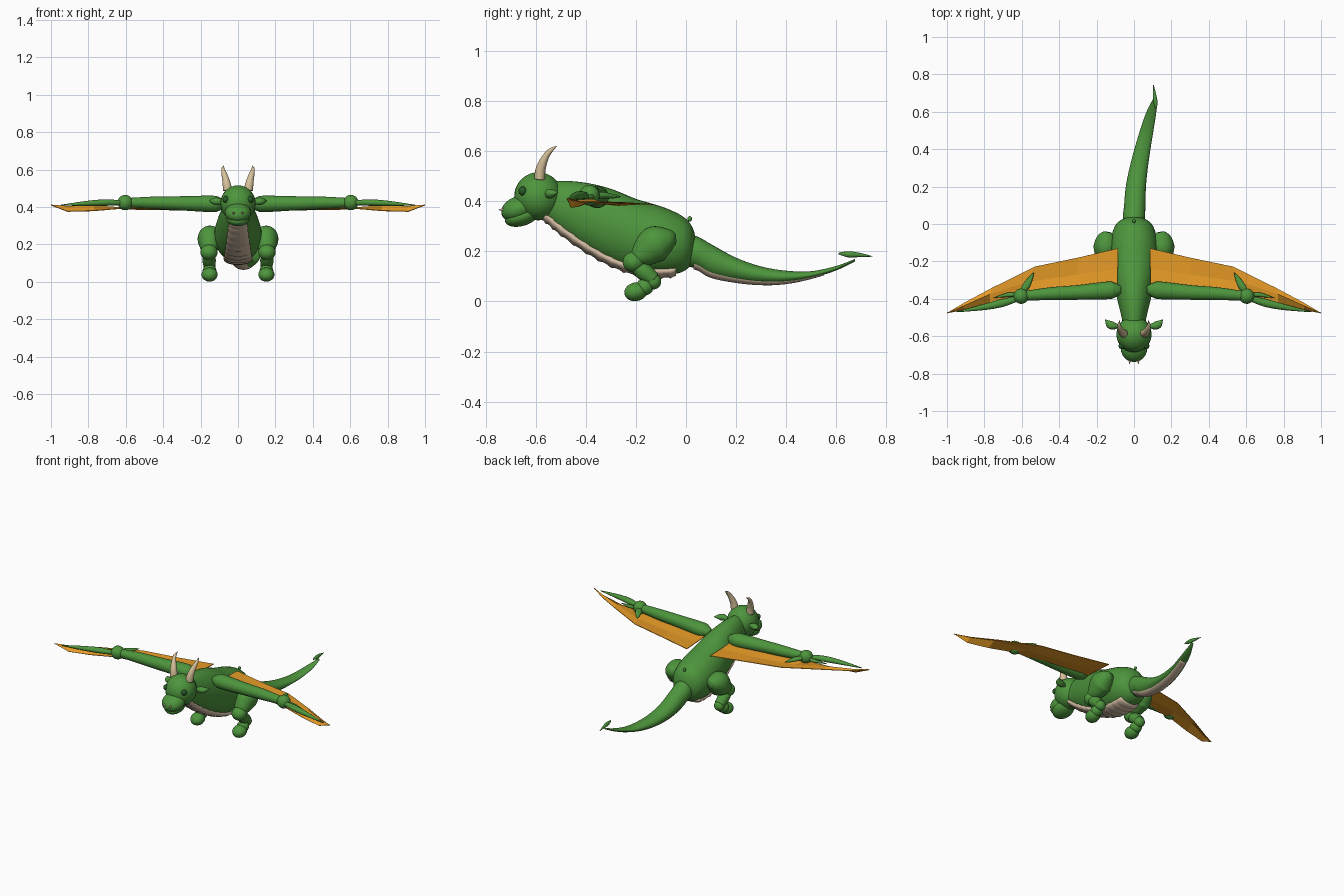
import bpy, bmesh, math
from mathutils import Vector, Matrix

if "Cube" in bpy.data.objects:
    bpy.data.objects.remove(bpy.data.objects["Cube"])


def material(name, rgb):
    m = bpy.data.materials.new(name)
    m.use_nodes = True
    m.diffuse_color = (*rgb, 1)
    m.node_tree.nodes["Principled BSDF"].inputs["Base Color"].default_value = (*rgb, 1)
    return m


GREEN = material("scale green", (0.075, 0.30, 0.046))
DARK = material("dark green", (0.02, 0.10, 0.02))
ORANGE = material("wing orange", (0.80, 0.33, 0.02))
BELLY = material("belly tan", (0.66, 0.51, 0.37))
HORN = material("horn cream", (0.67, 0.53, 0.32))


def finish(name, bm, mat, smooth=True):
    bmesh.ops.recalc_face_normals(bm, faces=bm.faces)
    mesh = bpy.data.meshes.new(name)
    bm.to_mesh(mesh)
    bm.free()
    mesh.materials.append(mat)
    for p in mesh.polygons:
        p.use_smooth = smooth
    ob = bpy.data.objects.new(name, mesh)
    bpy.context.collection.objects.link(ob)
    return ob


def smooth_path(stations, steps=6):
    """Catmull-Rom through stations of (x, y, z, half width, half height)."""
    p = [stations[0], *stations, stations[-1]]
    out = []
    for i in range(1, len(p) - 2):
        for k in range(steps):
            t = k / steps
            out.append([0.5 * (2 * b + (c - a) * t + (2 * a - 5 * b + 4 * c - d) * t * t
                               + (3 * b - a - 3 * c + d) * t ** 3)
                        for a, b, c, d in zip(*p[i - 1:i + 3])])
    return out + [list(stations[-1])]


def loft(name, path, mat, ref=(0, 0, 1), axis=None, n=28, side=1):
    """Skin elliptical rings along a path."""
    bm = bmesh.new()
    rings = []
    ref = Vector(ref)
    pts = [Vector((side * q[0], q[1], q[2])) for q in path]
    for i, q in enumerate(path):
        t = Vector(axis) if axis else pts[min(i + 1, len(pts) - 1)] - pts[max(i - 1, 0)]
        u = t.cross(ref).normalized()
        v = u.cross(t).normalized()
        rw, rh = max(q[3], 0.001), max(q[4], 0.001)
        rings.append([bm.verts.new(pts[i] + u * rw * math.cos(a) + v * rh * math.sin(a))
                      for a in (math.tau * k / n for k in range(n))])
    for a, b in zip(rings, rings[1:]):
        for k in range(n):
            bm.faces.new((a[k], a[(k + 1) % n], b[(k + 1) % n], b[k]))
    bm.faces.new(rings[0])
    bm.faces.new(rings[-1])
    return finish(name, bm, mat)


def ball(name, center, radii, mat, pitch=0):
    bm = bmesh.new()
    bmesh.ops.create_uvsphere(bm, u_segments=28, v_segments=18, radius=1)
    bm.transform(Matrix.Translation(center) @ Matrix.Rotation(pitch, 4, "X")
                 @ Matrix.Diagonal((*radii, 1)))
    return finish(name, bm, mat)


# Body: upright rings given as y, top, bottom, half width
torso = [(-0.60, .42, .35, .03), (-0.56, .47, .325, .055), (-0.50, .482, .275, .066),
         (-0.40, .474, .205, .09), (-0.30, .45, .15, .108), (-0.20, .41, .115, .124),
         (-0.10, .38, .105, .125), (-0.03, .35, .113, .11), (0.01, .32, .135, .085),
         (0.032, .28, .175, .045), (0.038, .24, .21, .012)]
body_path = smooth_path([(0, y, (t + b) / 2, w, (t - b) / 2) for y, t, b, w in torso])
loft("body", body_path, GREEN, axis=(0, 1, 0), n=40)

# Belly: shallow overlapping scutes, each swelling toward its front edge
scutes = []
for i, (x, y, z, w, h) in enumerate(body_path):
    if -0.585 < y < -0.03:
        lip = 0.007 if i % 3 == 0 else 0.001
        scutes.append((0, y, z - h + 0.016, 0.024 + w * 0.4 + lip * 0.4, 0.024 + lip))
loft("belly_scutes", scutes, BELLY, axis=(0, 1, 0))

# Tail with a pale underside and leaf tip
tail = smooth_path([(0, -.02, .20, .055, .06), (0, .04, .197, .059, .064),
                    (.004, .10, .165, .057, .064), (.010, .20, .128, .054, .047),
                    (.025, .30, .106, .049, .034), (.045, .40, .099, .043, .024),
                    (.068, .50, .107, .036, .014), (.093, .60, .133, .026, .009),
                    (.113, .675, .165, .008, .005)])
loft("tail", tail, GREEN, axis=(0, 1, 0))
loft("tail_underside", [(x, y, z - h * .55, w * .7, h * .45 + .007 * min(1, h / .03))
                        for x, y, z, w, h in tail if .02 < y < .56], BELLY, axis=(0, 1, 0))
loft("tail_leaf", smooth_path([(.118, .61, .192, .002, .004), (.115, .65, .188, .011, .012),
                               (.110, .69, .186, .009, .009), (.104, .745, .18, .001, .001)]),
     GREEN, n=12)
ball("back_nub", (0, .015, .33), (.009, .009, .011), GREEN)

# Head
ball("skull", (0, -.59, .42), (.094, .096, .096), GREEN)
ball("upper_snout", (0, -.668, .37), (.07, .072, .05), GREEN, pitch=.35)
ball("lower_jaw", (0, -.655, .34), (.062, .071, .038), GREEN, pitch=.3)

for s, tag in ((1, "left"), (-1, "right")):
    ball(tag + "_eye", (s * .065, -.652, .441), (.017, .017, .018), DARK)
    loft(tag + "_nostril_spike", [(.022, -.725, .367, .009, .009), (.024, -.748, .366, .001, .001)],
         BELLY, n=10, side=s)
    loft(tag + "_horn", smooth_path([(.055, -.585, .49, .025, .022), (.062, -.58, .53, .021, .02),
                                     (.073, -.562, .575, .015, .014), (.08, -.54, .604, .009, .009),
                                     (.076, -.515, .621, .001, .001)]), HORN, ref=(0, 1, 0), n=18, side=s)
    loft(tag + "_ear", smooth_path([(.08, -.545, .428, .008, .01), (.11, -.545, .43, .02, .02),
                                    (.132, -.535, .432, .02, .016), (.154, -.51, .436, .001, .001)]),
         GREEN, n=14, side=s)

    # Wing arm, wrist and fingers
    loft(tag + "_wing_arm", smooth_path([(.07, -.352, .415, .02, .02), (.10, -.353, .416, .038, .036),
                                         (.14, -.355, .417, .047, .044), (.3, -.366, .42, .039, .038),
                                         (.45, -.373, .423, .034, .033), (.6, -.385, .424, .024, .024)]),
         GREEN, side=s)
    ball(tag + "_wrist", (s * .603, -.386, .424), (.041, .041, .041), GREEN)
    loft(tag + "_wing_finger", smooth_path([(.61, -.395, .422, .012, .012), (.70, -.421, .424, .021, .017),
                                            (.80, -.444, .42, .016, .014), (.95, -.47, .41, .002, .002)]),
         GREEN, n=16, side=s)
    loft(tag + "_wing_short_finger", smooth_path([(.61, -.38, .42, .008, .008), (.67, -.378, .417, .012, .009),
                                                  (.75, -.395, .412, .001, .001)]), GREEN, n=12, side=s)
    loft(tag + "_wing_thumb", smooth_path([(.605, -.37, .424, .012, .012), (.575, -.33, .424, .02, .013),
                                           (.55, -.285, .42, .011, .008), (.535, -.26, .418, .001, .001)]),
         GREEN, n=14, side=s)

    # Wing membrane: leading, fold and trailing rows; the outer part pitches forward
    rows = [[(.09, -.35, .398), (.3, -.36, .396), (.6, -.39, .395), (.77, -.43, .380), (.91, -.46, .376), (1, -.475, .41)],
            [(.087, -.24, .392), (.3, -.27, .384), (.57, -.31, .388), (.77, -.375, .408), (.91, -.437, .404), (1, -.476, .411)],
            [(.085, -.13, .388), (.3, -.18, .390), (.53, -.228, .394), (.76, -.342, .398), (.91, -.423, .398), (1, -.477, .41)]]
    bm = bmesh.new()
    grid = [[bm.verts.new((s * x, y, z)) for x, y, z in row] for row in rows]
    for a, b in zip(grid, grid[1:]):
        for k in range(len(a) - 1):
            bm.faces.new((a[k], a[k + 1], b[k + 1], b[k]))
    wing = finish(tag + "_wing_membrane", bm, ORANGE, False)
    mod = wing.modifiers.new("thickness", "SOLIDIFY")
    mod.thickness, mod.offset = .004, 0

    # Hind leg: thigh, knee, shin, ankle and foot
    loft(tag + "_thigh", smooth_path([(.14, -.043, .25, .022, .02), (.145, -.07, .247, .047, .05),
                                      (.15, -.12, .23, .073, .066), (.153, -.165, .195, .058, .053),
                                      (.155, -.198, .168, .032, .036), (.155, -.215, .152, .006, .008)]),
         GREEN, ref=(1, 0, 0), side=s)
    ball(tag + "_knee", (s * .155, -.208, .158), (.046, .045, .042), GREEN)
    loft(tag + "_shin", smooth_path([(.155, -.215, .155, .024, .03), (.155, -.17, .12, .035, .036),
                                     (.152, -.13, .088, .029, .032)]), GREEN, ref=(1, 0, 0), side=s)
    ball(tag + "_ankle", (s * .152, -.13, .08), (.033, .031, .032), GREEN)
    ball(tag + "_instep", (s * .152, -.165, .058), (.037, .035, .034), GREEN)
    ball(tag + "_foot", (s * .152, -.2, .039), (.043, .047, .037), GREEN, pitch=.2)
